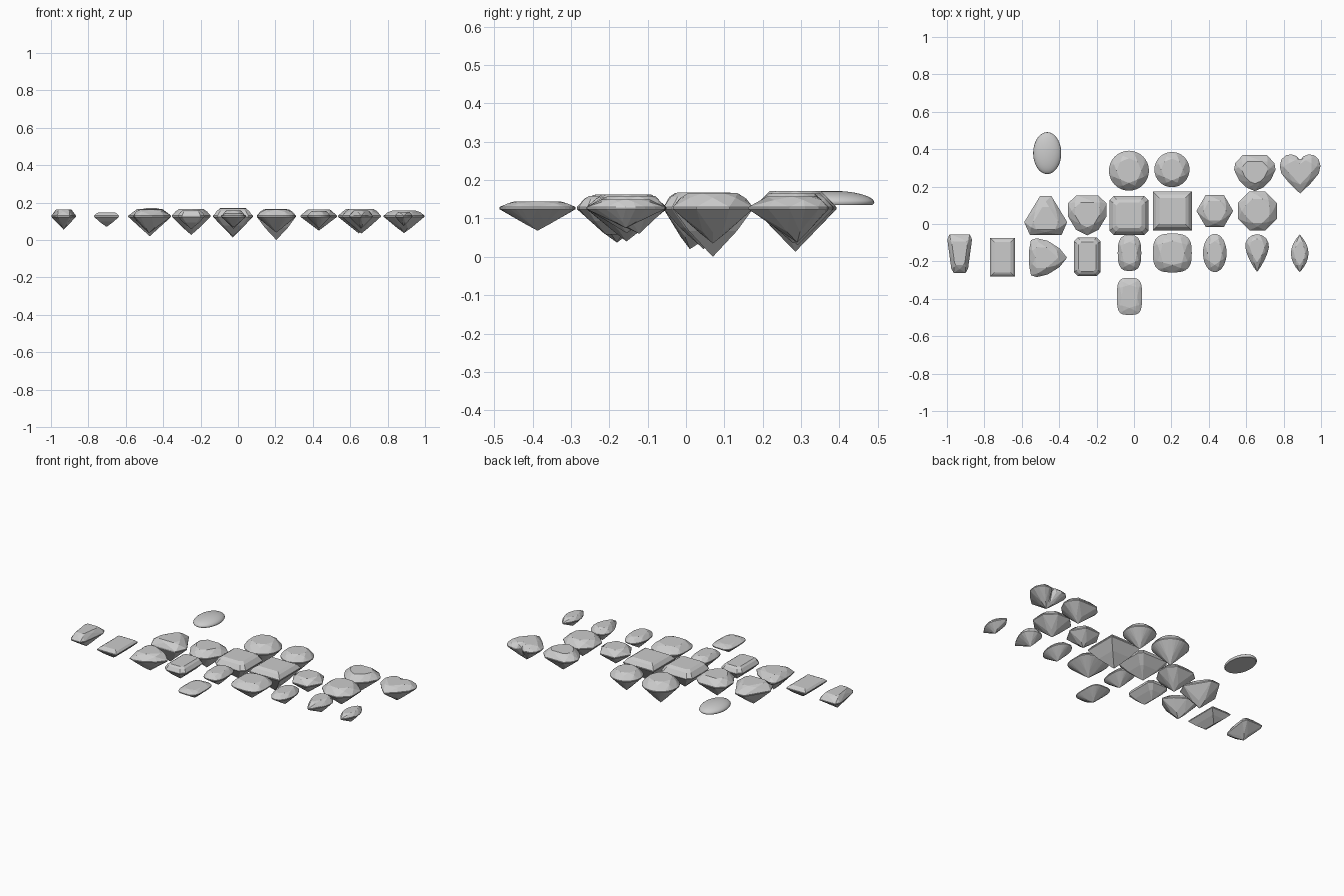
import bpy, bmesh
from math import sin, cos, pi, copysign

if "Cube" in bpy.data.objects:
    bpy.data.objects.remove(bpy.data.objects["Cube"])

G0, G1 = 0.124, 0.130  # girdle bottom / top heights


def finish(name, bm, smooth=False):
    bmesh.ops.remove_doubles(bm, verts=bm.verts, dist=1e-5)
    bmesh.ops.recalc_face_normals(bm, faces=bm.faces)
    me = bpy.data.meshes.new(name)
    bm.to_mesh(me)
    bm.free()
    ob = bpy.data.objects.new(name, me)
    bpy.context.collection.objects.link(ob)
    for p in me.polygons:
        p.use_smooth = smooth and abs(p.normal.z) < 0.9999
    return ob


def loft(bm, rings):
    """Quad strips between equal-length rings of vertices."""
    for a, b in zip(rings, rings[1:]):
        n = len(a)
        for i in range(n):
            j = (i + 1) % n
            bm.faces.new((a[i], a[j], b[j], b[i]))


def brilliant(name, cx, cy, pts, top, bot, k=1, table=0.62):
    """Star, kite and half facets on any outline of 2*m*k points."""
    bm = bmesh.new()
    n = len(pts)
    m = n // (2 * k)
    c = cos(pi / m)
    s, low = (1 + table) / 2, 0.35

    def vert(p, f, z):
        return bm.verts.new((cx + p[0] * f, cy + p[1] * f, z))
    up = [vert(p, 1, G1) for p in pts]
    dn = [vert(p, 1, G0) for p in pts]
    mains = [pts[2 * k * i] for i in range(m)]
    halves = [pts[2 * k * i + k] for i in range(m)]
    zm = min(G1 + (top - G1) * (1 - s * c) / (1 - table), G1 + (top - G1) * 0.72)
    tab = [vert(p, table, top) for p in mains]
    mid = [vert(p, s, zm) for p in halves]
    pav = [vert(p, low, bot + (G0 - bot) * low * max(c, 0.85)) for p in halves]
    culet = vert((0, 0), 0, bot)
    loft(bm, [dn, up])
    bm.faces.new(tab)
    for i in range(m):
        g = 2 * k * i
        bm.faces.new((tab[i], mid[i], tab[(i + 1) % m]))
        bm.faces.new((tab[i], mid[i - 1], up[g], mid[i]))
        bm.faces.new((culet, pav[i - 1], dn[g], pav[i]))
        for j in range(g, g + 2 * k):
            bm.faces.new((up[j], up[(j + 1) % n], mid[i]))
            bm.faces.new((dn[j], dn[(j + 1) % n], pav[i]))
    return finish(name, bm)


def step_cut(name, cx, cy, a, b, corner, top, bot, inset):
    """Stepped rectangle with cut corners, ending in a keel or point."""
    bm = bmesh.new()
    h, d = top - G1, G0 - bot
    levels = [(inset, top), (inset * 0.5, G1 + h * 0.68), (0, G1), (0, G0),
              (a * 0.4, G0 - d * 0.46), (a, bot)]
    rings = []
    for off, z in levels:
        x, y, q = a - off, b - off, corner * (1 - off / a)
        p = [(x, y - q), (x - q, y), (q - x, y), (-x, y - q),
             (-x, q - y), (q - x, -y), (x - q, -y), (x, q - y)]
        rings.append([bm.verts.new((cx + u, cy + v, z)) for u, v in p])
    loft(bm, rings)
    bm.faces.new(rings[0])
    return finish(name, bm)


# outline helpers
def superellipse(a, b, e=2.0, n=32):
    out = []
    for i in range(n):
        t = 2 * pi * i / n
        u, v = cos(t), sin(t)
        out.append((a * copysign(abs(u) ** (2 / e), u), b * copysign(abs(v) ** (2 / e), v)))
    return out


def mirror(half):
    return half + [(-x, y) for x, y in reversed(half) if abs(x) > 1e-6]


def with_mids(p):
    out = []
    for i, a in enumerate(p):
        b = p[(i + 1) % len(p)]
        out += [a, ((a[0] + b[0]) / 2, (a[1] + b[1]) / 2)]
    return out


def regular(r, n, turn=0):
    return with_mids([(r * cos(2 * pi * i / n + turn), r * sin(2 * pi * i / n + turn)) for i in range(n)])


# back row: cabochon, rounds, shield and heart
bm = bmesh.new()
prof = [(0.95, 0.135), (1.0, 0.141)] + [(cos(i * pi / 16), 0.141 + 0.031 * sin(i * pi / 16)) for i in range(1, 8)]
rings = [[bm.verts.new((-0.464 + x * f, 0.379 + y * f, z)) for x, y in superellipse(0.075, 0.112, 2, 48)]
         for f, z in prof]
loft(bm, rings)
bm.faces.new(rings[0])
tip = bm.verts.new((-0.464, 0.379, 0.172))
for i in range(48):
    bm.faces.new((rings[-1][i], rings[-1][(i + 1) % 48], tip))
finish("oval_cabochon", bm, True)

brilliant("large_round_gem", -0.027, 0.285, superellipse(0.107, 0.107), 0.172, 0.013, 2)
brilliant("small_round_gem", 0.203, 0.291, superellipse(0.094, 0.094), 0.165, 0.03, 2)
shield = mirror([(0.065, 0.088), (0.105, 0.045), (0.111, 0.01), (0.085, -0.045), (0.045, -0.085), (0, -0.104)])
brilliant("half_moon_gem", 0.646, 0.28, with_mids(shield), 0.165, 0.035)
heart = mirror([(0, -0.127), (0.055, -0.075), (0.1, -0.02), (0.109, 0.02), (0.1, 0.055),
                (0.075, 0.078), (0.045, 0.082), (0.018, 0.072), (0, 0.05)])
brilliant("heart_gem", 0.888, 0.29, heart, 0.157, 0.037)

# middle row
tri = mirror([(0.03, 0.14), (0.115, 0.0), (0.085, -0.068)])
brilliant("triangle_gem", -0.472, 0.01, with_mids(tri), 0.166, 0.02, table=0.58)
fan = mirror([(0.058, 0.1), (0.104, 0.058), (0.104, -0.01), (0.06, -0.083), (0, -0.113)])
brilliant("cut_shield_gem", -0.25, 0.052, with_mids(fan), 0.166, 0.027)
step_cut("square_step_gem", -0.027, 0.046, 0.104, 0.104, 0.022, 0.168, 0.02, 0.036)
step_cut("square_gem", 0.205, 0.07, 0.104, 0.104, 0.0, 0.162, 0.0, 0.034)
brilliant("hexagon_gem", 0.432, 0.07, regular(0.098, 6), 0.162, 0.05)
brilliant("octagon_gem", 0.66, 0.07, regular(0.112, 8, pi / 8), 0.166, 0.035)

# front row
taper = mirror([(0.054, 0.098), (0.066, 0.07), (0.045, -0.085), (0.032, -0.108)])
brilliant("tapered_gem", -0.932, -0.153, with_mids(taper), 0.163, 0.055)
step_cut("rectangle_gem", -0.703, -0.178, 0.066, 0.104, 0.0, 0.147, 0.07, 0.022)
t = mirror([(0, 0.118), (0.05, 0.078), (0.09, 0.015), (0.104, -0.045), (0.094, -0.075), (0.045, -0.084), (0, -0.085)])
brilliant("trilliant_gem", -0.476, -0.18, [(y, -x) for x, y in t], 0.162, 0.037, table=0.6)
step_cut("emerald_cut_gem", -0.25, -0.175, 0.071, 0.104, 0.022, 0.158, 0.058, 0.025)
brilliant("oval_cushion_gem", -0.024, -0.155, superellipse(0.063, 0.096, 2.9), 0.157, 0.06, 2)
brilliant("cushion_gem", 0.205, -0.155, superellipse(0.104, 0.104, 3.0), 0.162, 0.04, 2)
brilliant("oval_gem", 0.432, -0.155, superellipse(0.063, 0.102), 0.155, 0.062, 2)
pear = mirror([(0, 0.068), (0.026, 0.062), (0.048, 0.046), (0.061, 0.022), (0.063, -0.003),
               (0.055, -0.035), (0.04, -0.07), (0.021, -0.105), (0, -0.134)])
brilliant("pear_gem", 0.658, -0.122, pear, 0.158, 0.06)
navette = [(0.047 * copysign(1, cos(q)) * (1 - (abs(sin(q))) ** 2.0) if abs(cos(q)) > 1e-6 else 0, 0.101 * sin(q))
           for q in [2 * pi * i / 16 for i in range(16)]]
navette = mirror([(0.047 * (1 - v * v), 0.101 * v) for v in (1, 0.75, 0.5, 0.25, 0, -0.25, -0.5, -0.75, -1)])
brilliant("marquise_gem", 0.886, -0.157, navette, 0.15, 0.075)

# lone barrel-shaped gem at the very front
brilliant("barrel_gem", -0.024, -0.387, superellipse(0.067, 0.099, 3.6), 0.144, 0.068, 2)
